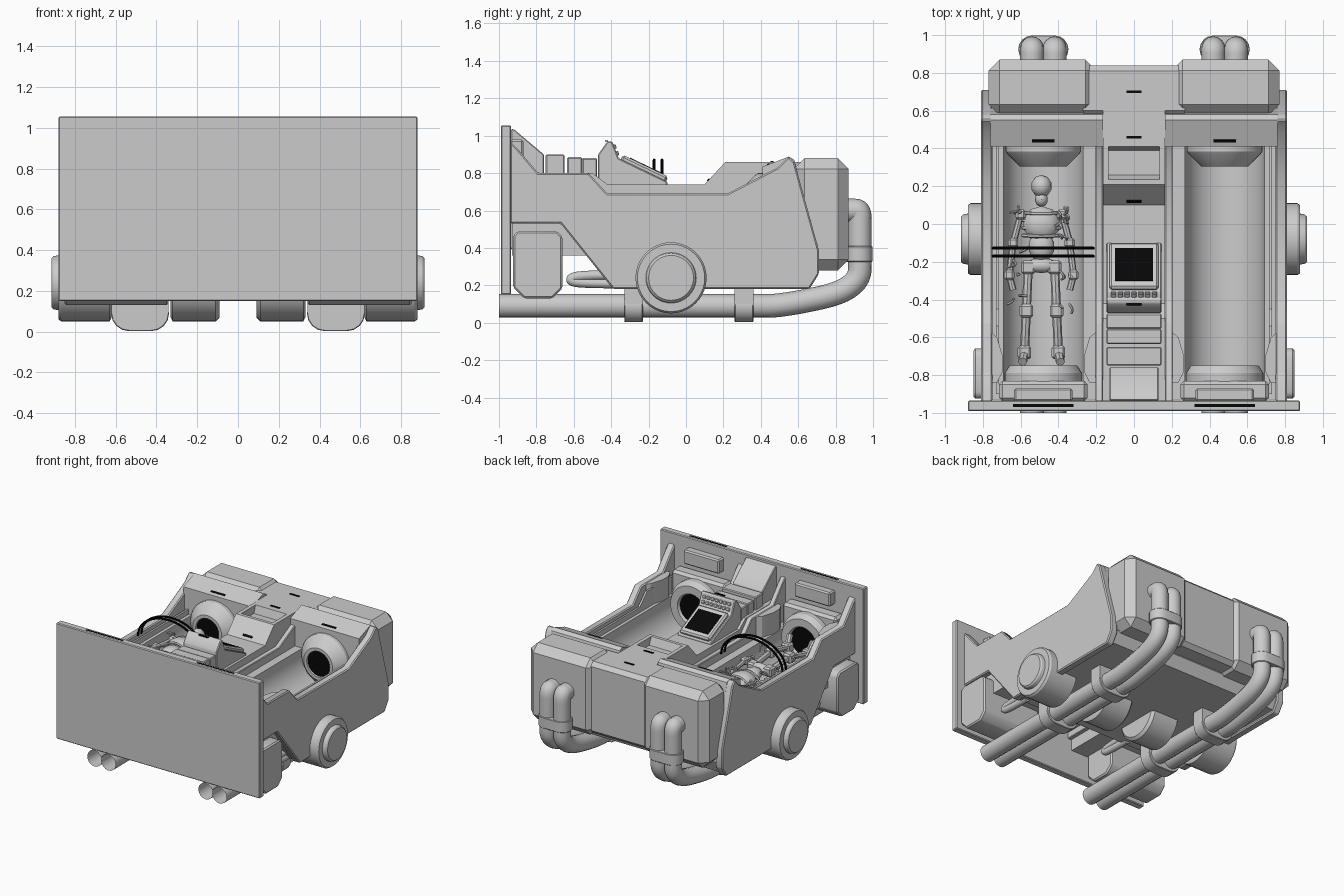
import bpy, bmesh, math, random
from mathutils import Vector

if "Cube" in bpy.data.objects:
    bpy.data.objects.remove(bpy.data.objects["Cube"])
random.seed(3)
BAY = 0.48          # bay centre line
parts = []


def material(name, v):
    m = bpy.data.materials.new(name)
    m.use_nodes = True
    m.diffuse_color = (v, v, v, 1)
    m.node_tree.nodes["Principled BSDF"].inputs["Base Color"].default_value = (v, v, v, 1)
    return m


GREY = material("plain grey", 0.6)
BLACK = material("black", 0.002)


def finish(name, bm, mat=GREY, bevel=0.0):
    bmesh.ops.remove_doubles(bm, verts=bm.verts, dist=1e-5)
    bmesh.ops.recalc_face_normals(bm, faces=bm.faces)
    if bevel:
        sharp = [e for e in bm.edges if e.calc_face_angle(0) > math.radians(28)]
        bmesh.ops.bevel(bm, geom=sharp, offset=bevel, offset_type="OFFSET", segments=1,
                        profile=0.5, affect="EDGES", clamp_overlap=True)
    me = bpy.data.meshes.new(name)
    bm.to_mesh(me)
    bm.free()
    me.materials.append(mat)
    ob = bpy.data.objects.new(name, me)
    bpy.context.collection.objects.link(ob)
    parts.append(ob)
    return ob


def prism(name, pts, axis, a, b, mat=GREY, bevel=0.0):
    """Extrude a 2D outline along an axis from a to b."""
    put = {"x": lambda p, t: (t, p[0], p[1]),
           "y": lambda p, t: (p[0], t, p[1]),
           "z": lambda p, t: (p[0], p[1], t)}[axis]
    bm = bmesh.new()
    lo = [bm.verts.new(put(p, a)) for p in pts]
    hi = [bm.verts.new(put(p, b)) for p in pts]
    bm.faces.new(lo)
    bm.faces.new(hi)
    for i in range(len(pts)):
        j = (i + 1) % len(pts)
        bm.faces.new((lo[i], lo[j], hi[j], hi[i]))
    return finish(name, bm, mat, bevel)


def box(name, x, y, z, mat=GREY, bevel=0.0):
    return prism(name, [(x[0], y[0]), (x[1], y[0]), (x[1], y[1]), (x[0], y[1])], "z", z[0], z[1], mat, bevel)


def tilted(name, hx, hy, hz, y, z, angle, mat=GREY, bevel=0.0, x=0.0):
    ob = box(name, (-hx, hx), (-hy, hy), (-hz, hz), mat, bevel)
    ob.location, ob.rotation_euler = (x, y, z), (angle, 0, 0)
    return ob


def lathe(name, prof, axis, centre, mat=GREY, n=40):
    """Spin (radius, offset) points about the x or y axis."""
    bm = bmesh.new()
    rings = []
    for r, t in prof:
        ring = []
        for k in range(n):
            c, s = r * math.cos(math.tau * k / n), r * math.sin(math.tau * k / n)
            ring.append(bm.verts.new(Vector(centre) + Vector((t, c, s) if axis == "x" else (c, t, s))))
        rings.append(ring)
    for p, q in zip(rings, rings[1:]):
        for k in range(n):
            bm.faces.new((p[k], p[(k + 1) % n], q[(k + 1) % n], q[k]))
    return finish(name, bm, mat)


def tube(name, pts, r, mat=GREY, smooth=True, res=6, caps=True):
    cu = bpy.data.curves.new(name, "CURVE")
    cu.dimensions, cu.bevel_depth, cu.bevel_resolution, cu.use_fill_caps = "3D", r, res, caps
    sp = cu.splines.new("NURBS" if smooth else "POLY")
    sp.points.add(len(pts) - 1)
    for p, co in zip(sp.points, pts):
        p.co = (*co, 1)
    if smooth:
        sp.order_u, sp.use_endpoint_u, sp.resolution_u = 3, True, 8
    tmp = bpy.data.objects.new(name + "_path", cu)
    bpy.context.collection.objects.link(tmp)
    bpy.context.view_layer.update()
    me = bpy.data.meshes.new_from_object(tmp.evaluated_get(bpy.context.evaluated_depsgraph_get()))
    bpy.data.objects.remove(tmp)
    me.name = name
    me.materials.clear()
    me.materials.append(mat)
    ob = bpy.data.objects.new(name, me)
    bpy.context.collection.objects.link(ob)
    parts.append(ob)


def capsule(cx, cy, half, r, n=8):
    out = []
    for side, start in ((1, -math.pi / 2), (-1, math.pi / 2)):
        for k in range(n + 1):
            a = start + math.pi * k / n
            out.append((cx + side * half + r * math.cos(a), cy + r * math.sin(a)))
    return out


# Front plate and shared lower hull
box("front_plate", (-0.88, 0.88), (-0.99, -0.935), (0.15, 1.055), bevel=0.006)
prism("lower_hull", [(-0.53, 0.37), (-0.4, 0.2), (0.66, 0.2), (0.7, 0.29), (0.68, 0.37)], "x", -0.76, 0.76)

HULL = [(-0.94, 0.97), (-0.9, 0.93), (-0.79, 0.8), (-0.52, 0.8), (-0.42, 0.69), (0.22, 0.69),
        (0.49, 0.83), (0.55, 0.89), (0.58, 0.86), (0.71, 0.39), (0.71, 0.26), (0.66, 0.18),
        (-0.39, 0.18), (-0.67, 0.53), (-0.94, 0.53)]
INNER = [p for p in HULL if p[0] < 0.5 and p[1] > 0.6] + [(0.49, 0.45), (-0.94, 0.45)]

# Centre column with sunken tray
column = prism("centre_column", [(-0.94, 0.8), (-0.5, 0.8), (-0.42, 0.74), (0.1, 0.74), (0.21, 0.86),
               (0.6, 0.86), (0.6, 0.3), (-0.35, 0.3), (-0.6, 0.5), (-0.94, 0.5)], "x", -0.165, 0.165)
cutter = prism("tray_cutter", [(0.235, 0.9), (0.235, 0.86), (0.26, 0.8), (0.39, 0.8), (0.41, 0.86), (0.41, 0.9)],
               "x", -0.135, 0.135)
cut = column.modifiers.new("Tray", "BOOLEAN")
cut.object, cut.operation, cut.solver = cutter, "DIFFERENCE", "EXACT"
bpy.context.view_layer.objects.active = column
bpy.ops.object.modifier_apply(modifier=cut.name)
parts.remove(cutter)
bpy.data.objects.remove(cutter)

# Console, steps and reclined panel
prism("console", [(-0.47, 0.7), (-0.47, 0.9), (-0.42, 0.97), (-0.395, 0.97), (-0.36, 0.88),
                  (-0.1, 0.755), (-0.1, 0.7)], "x", -0.145, 0.145, bevel=0.006)
TILT = -math.atan2(0.125, 0.26)
tilted("screen_frame", 0.13, 0.135, 0.02, -0.225, 0.822, TILT, bevel=0.012)
tilted("screen", 0.1, 0.095, 0.003, -0.215, 0.839, TILT, BLACK)
for row in range(2):
    for col in range(7):
        tilted("key", 0.013, 0.012, 0.01, -0.369 - row * 0.014, 0.905 + row * 0.036,
               math.radians(-69), bevel=0.004, x=(col - 3) * 0.036)
for y0, y1, top in ((-0.555, -0.475, 0.88), (-0.635, -0.555, 0.885), (-0.75, -0.65, 0.9)):
    box("column_step", (-0.145, 0.145), (y0, y1), (0.75, top), bevel=0.006)
prism("reclined_panel", [(-0.935, 1.035), (-0.92, 1.035), (-0.76, 0.9), (-0.76, 0.78), (-0.935, 0.78)],
      "x", -0.13, 0.13, bevel=0.005)

# Rear middle tank
prism("rear_tank_middle", [(0.57, 0.3), (0.57, 0.83), (0.6, 0.86), (0.81, 0.86), (0.84, 0.83), (0.84, 0.33),
                           (0.81, 0.3)], "x", -0.27, 0.27)

for s in (-1, 1):
    cx = s * BAY
    # Walls
    prism("side_wall", HULL, "x", s * 0.75, s * 0.81, bevel=0.008)
    prism("inner_wall", INNER, "x", s * 0.165, s * 0.205, bevel=0.005)
    prism("inner_rail", [(-0.9, 0.55), (-0.9, 0.76), (-0.54, 0.76), (-0.45, 0.67), (0.45, 0.67), (0.45, 0.55)],
          "x", s * 0.715, s * 0.73)
    # Round-bottomed bay
    arc = [(cx + 0.21 * math.cos(math.pi * k / 24), 0.6 - 0.21 * math.sin(math.pi * k / 24)) for k in range(25)]
    prism("bay_trough", [(cx - 0.285, 0.36), (cx - 0.285, 0.63), (cx - 0.21, 0.63)] + arc[::-1]
          + [(cx + 0.21, 0.63), (cx + 0.285, 0.63), (cx + 0.285, 0.36)], "y", -0.93, 0.45)
    for m in (-1, 1):
        prism("bay_gusset", [(cx + m * dx, y) for dx, y in
              ((0.28, -0.57), (0.245, -0.6), (0.215, -0.7), (0.215, -0.78), (0.245, -0.84), (0.28, -0.84))],
              "z", 0.5, 0.795)
    # Hood over the bay's rear end
    prism("bay_hood", [(0.41, 0.45), (0.41, 0.835), (0.55, 0.888), (0.58, 0.87), (0.68, 0.45)],
          "x", s * 0.165, s * 0.76)
    # End sockets
    lathe("rear_socket", [(0.2, 0.42), (0.2, 0.385), (0.19, 0.37), (0.125, 0.305), (0.1, 0.305), (0.095, 0.32)],
          "y", (cx, 0, 0.6))
    lathe("rear_socket_core", [(0.0, 0.315), (0.1, 0.315)], "y", (cx, 0, 0.6), BLACK)
    lathe("front_socket", [(0.205, -0.84), (0.205, -0.79), (0.18, -0.75), (0.12, -0.75), (0.105, -0.78)],
          "y", (cx, 0, 0.6))
    lathe("front_socket_core", [(0.0, -0.77), (0.112, -0.77)], "y", (cx, 0, 0.6), BLACK)
    box("front_socket_mount", (cx - 0.235, cx + 0.235), (-0.94, -0.83), (0.38, 0.82), bevel=0.02)
    box("plate_box", (cx - 0.155, cx + 0.155), (-0.94, -0.87), (0.87, 0.98), bevel=0.01)
    # Rear tank
    box("rear_tank", (s * 0.2, s * 0.77), (0.575, 0.87), (0.28, 0.88), bevel=0.058)
    # Wheels as two drums each side
    lathe("outer_wheel", [(0, s * 0.62), (0.17, s * 0.62), (0.19, s * 0.63), (0.19, s * 0.865), (0.18, s * 0.88),
          (0.135, s * 0.88), (0.13, s * 0.905), (0.12, s * 0.915), (0, s * 0.915)], "x", (0, -0.08, 0.24))
    lathe("inner_wheel", [(0, s * 0.09), (0.17, s * 0.09), (0.19, s * 0.11), (0.19, s * 0.32), (0.17, s * 0.33),
          (0, s * 0.33)], "x", (0, -0.08, 0.24))
    # Front side box, low across the bay and tall at the flank
    low = [(-0.925, 0.19), (-0.865, 0.13), (-0.715, 0.13), (-0.66, 0.185)]
    prism("front_side_box", low + [(-0.66, 0.46), (-0.69, 0.49), (-0.9, 0.49), (-0.925, 0.465)],
          "x", s * 0.71, s * 0.85, bevel=0.01)
    prism("front_low_box", low + [(-0.66, 0.37), (-0.925, 0.37)], "x", s * 0.34, s * 0.73, bevel=0.01)
    # Exhaust pipes with clamps
    for dx in (-0.06, 0.06):
        tube("exhaust_pipe", [(cx + dx, y, z) for y, z in ((-1, 0.09), (0.35, 0.09), (0.52, 0.09), (0.93, 0.18),
             (0.93, 0.4), (0.93, 0.5), (0.93, 0.6), (0.89, 0.6), (0.83, 0.6))], 0.063, caps=False)
    for y in (-0.33, 0.26):
        prism("pipe_clamp", capsule(cx, 0.09, 0.055, 0.087), "y", y, y + 0.1, bevel=0.004)
        box("clamp_block", (cx - 0.14, cx + 0.14), (y, y + 0.1), (0.09, 0.21))
    prism("pipe_collar", capsule(cx, 0.925, 0.06, 0.073), "z", 0.325, 0.41, bevel=0.004)
    # Looped hoses under the bay
    for x in (0.24, 0.7):
        tube("under_hose", [(s * x, -0.36, 0.255), (s * x, -0.57, 0.255), (s * x, -0.63, 0.23),
             (s * x, -0.57, 0.21), (s * x, -0.36, 0.21)], 0.026)
    # Black marks
    tilted("hood_mark", 0.06, 0.007, 0.004, 0.44, 0.847, math.atan2(0.053, 0.14), BLACK, x=cx)
    box("plate_mark", (cx - 0.16, cx + 0.16), (-0.97, -0.953), (1.05, 1.0558), BLACK)

for y, z in ((0.7, 0.861), (0.46, 0.861), (-0.425, 0.971)):
    box("centre_mark", (-0.04, 0.04), (y - 0.007, y + 0.007), (z - 0.003, z + 0.004), BLACK)
tilted("centre_mark", 0.04, 0.008, 0.004, 0.12, 0.764, math.atan2(0.12, 0.11), BLACK)

# Restraint hoops over the occupied bay
for y in (-0.17, -0.128):
    tube("restraint_hoop", [(-BAY + 0.265 * math.cos(math.pi * k / 24), y, 0.68 + 0.19 * math.sin(math.pi * k / 24))
         for k in range(25)], 0.008, BLACK, False, 2)

# Skeletal machine figure lying in the bay
fx, fz = -0.49, 0.6
for name, y, size in (("skull", 0.2, (0.055, 0.06, 0.06)), ("jaw", 0.13, (0.035, 0.04, 0.045)),
                      ("chest", 0.0, (0.1, 0.095, 0.06)), ("belly", -0.12, (0.07, 0.08, 0.045)),
                      ("pelvis", -0.22, (0.09, 0.04, 0.045))):
    bm = bmesh.new()
    bmesh.ops.create_icosphere(bm, subdivisions=2, radius=1)
    bmesh.ops.scale(bm, vec=size, verts=bm.verts)
    bmesh.ops.translate(bm, vec=(fx, y, fz), verts=bm.verts)
    finish("figure_" + name, bm)
for i in range(4):
    tube("figure_rib", [(fx - 0.1, 0.06 - i * 0.04, fz), (fx, 0.05 - i * 0.04, fz + 0.09),
         (fx + 0.1, 0.06 - i * 0.04, fz)], 0.01, GREY, True, 1)
for m in (-1, 1):
    arm = [(fx + m * 0.11, 0.05, fz), (fx + m * 0.15, -0.1, fz - 0.01), (fx + m * 0.17, -0.27, fz), (fx + m * 0.15, -0.35, fz)]
    leg = [(fx + m * 0.07, -0.23, fz), (fx + m * 0.08, -0.46, fz + 0.02), (fx + m * 0.09, -0.68, fz - 0.03),
           (fx + m * 0.1, -0.73, fz + 0.05)]
    for label, path, r in (("arm", arm, 0.018), ("leg", leg, 0.024)):
        tube("figure_" + label, path, r, GREY, False, 2)
        for p in path[:3]:
            box("figure_joint", *[(c - 1.5 * r, c + 1.5 * r) for c in p], bevel=0.012)
for i in range(24):
    p = Vector((fx + random.choice((-1, 1)) * random.uniform(0.06, 0.16), random.uniform(-0.45, 0.1), fz + 0.02))
    q = p + Vector([random.uniform(-0.05, 0.05) for _ in range(3)])
    tube("figure_cable", [p, (p + q) / 2 + Vector((0.02, 0, 0.03)), q], 0.007, GREY, True, 1)

# Smooth the round parts, keep edges sharp
bpy.ops.object.select_all(action="DESELECT")
for ob in parts:
    ob.select_set(True)
bpy.context.view_layer.objects.active = parts[0]
bpy.ops.object.shade_smooth_by_angle(angle=math.radians(28))
